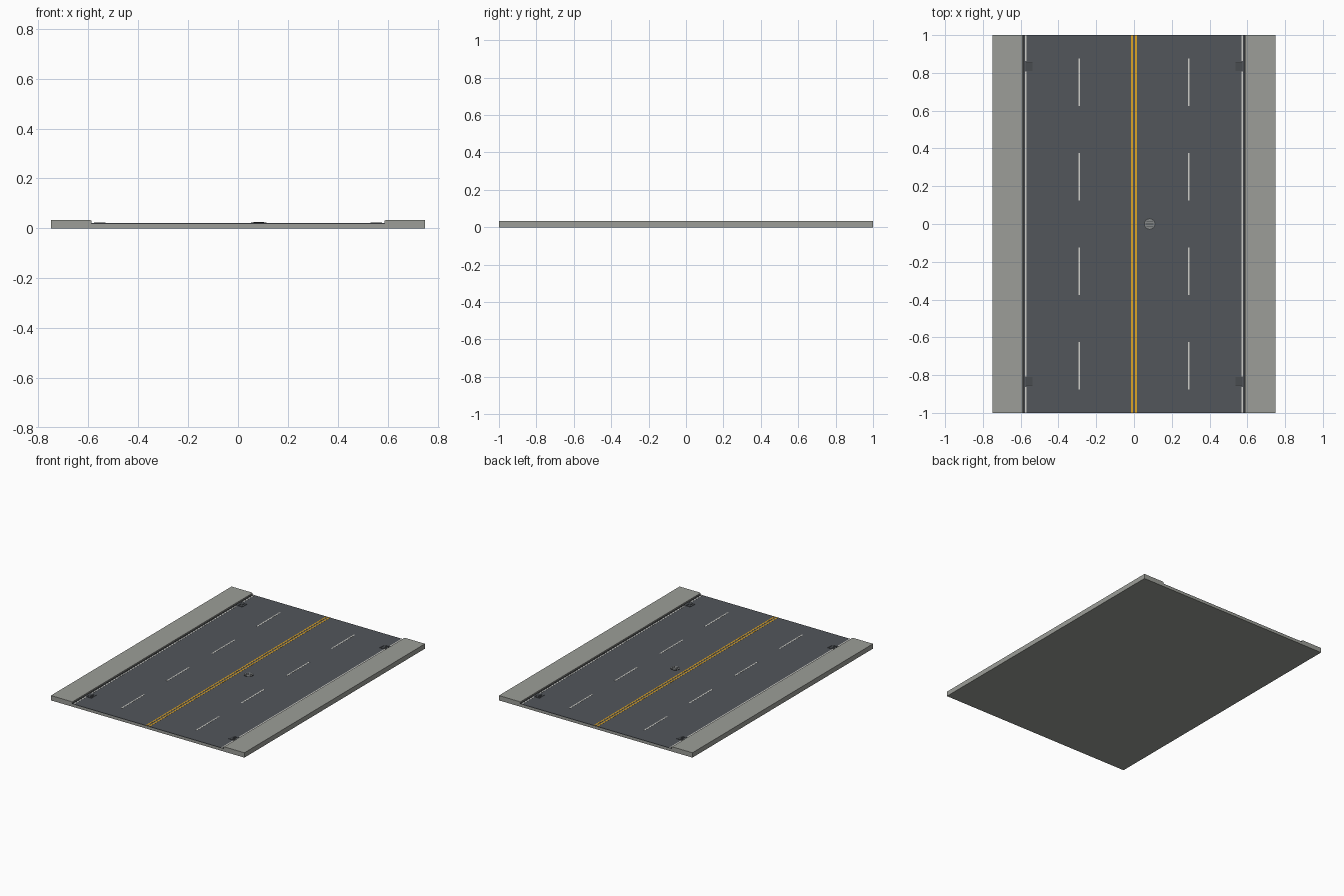
import bpy, bmesh, math

if "Cube" in bpy.data.objects:
    bpy.data.objects.remove(bpy.data.objects["Cube"])


def mat(name, rgb):
    m = bpy.data.materials.new(name)
    m.diffuse_color = (*[(c / 255 / 12.92 if c < 11 else ((c / 255 + 0.055) / 1.055) ** 2.4) for c in rgb], 1)
    m.use_nodes = True
    m.node_tree.nodes["Principled BSDF"].inputs["Base Color"].default_value = m.diffuse_color
    return m


CONCRETE = mat("concrete", (156, 158, 152))
ASPHALT = mat("asphalt", (82, 86, 91))
GUTTER = mat("dark_gutter", (52, 54, 56))
WHITE = mat("white_paint", (205, 205, 200))
YELLOW = mat("yellow_paint", (222, 165, 38))
IRON = mat("dark_iron", (62, 65, 68))
STEEL = mat("worn_steel", (135, 138, 138))


def finish(name, bm, m):
    me = bpy.data.meshes.new(name)
    bmesh.ops.recalc_face_normals(bm, faces=bm.faces)
    bm.to_mesh(me)
    bm.free()
    me.materials.append(m)
    ob = bpy.data.objects.new(name, me)
    bpy.context.collection.objects.link(ob)
    return ob


def box(name, x0, x1, y0, y1, z0, z1, m):
    bm = bmesh.new()
    bmesh.ops.create_cube(bm, size=1)
    for v in bm.verts:
        v.co = (x1 if v.co.x > 0 else x0, y1 if v.co.y > 0 else y0, z1 if v.co.z > 0 else z0)
    return finish(name, bm, m)


def disc(name, x, y, r, z0, z1, m):
    bm = bmesh.new()
    bmesh.ops.create_cone(bm, cap_ends=True, segments=16, radius1=r, radius2=r, depth=z1 - z0)
    bmesh.ops.translate(bm, verts=bm.verts, vec=(x, y, (z0 + z1) / 2))
    return finish(name, bm, m)


def extrude_y(name, profile, m):
    bm = bmesh.new()
    f = bm.faces.new([bm.verts.new((x, -1, z)) for x, z in profile])
    r = bmesh.ops.extrude_face_region(bm, geom=[f])
    for v in r["geom"]:
        if isinstance(v, bmesh.types.BMVert):
            v.co.y = 1
    return finish(name, bm, m)


ROAD = 0.021
PAINT = ROAD + 0.0008

# Foundation slab and asphalt surface
box("foundation", -0.75, 0.75, -1, 1, 0, 0.018, CONCRETE)
box("road_surface", -0.59, 0.59, -1, 1, 0.018, ROAD, ASPHALT)

for s, side in ((-1, "left"), (1, "right")):
    def strip(name, a, b, y0, y1, z0, z1, m):
        return box(f"{side}_{name}", min(s * a, s * b), max(s * a, s * b), y0, y1, z0, z1, m)

    # Sidewalk with a chamfered curb edge
    extrude_y(f"{side}_sidewalk", [(s * x, z) for x, z in
              ((0.75, 0.018), (0.75, 0.034), (0.593, 0.034), (0.588, 0.031), (0.588, 0.018))], CONCRETE)
    # Gutter and painted edge line
    strip("gutter", 0.580, 0.588, -1, 1, 0.018, PAINT, GUTTER)
    strip("edge_line", 0.569, 0.577, -1, 1, 0.02, PAINT, WHITE)
    # Lane dashes
    for i in range(4):
        y = -0.75 + 0.5 * i
        strip(f"lane_dash_{i}", 0.285, 0.294, y - 0.126, y + 0.126, 0.02, PAINT, WHITE)
    # Centre line
    strip("centre_line", 0.006, 0.016, -1, 1, 0.02, PAINT, YELLOW)
    # Storm drains with grate bars
    for y in (-0.836, 0.836):
        strip("drain", 0.532, 0.578, y - 0.028, y + 0.028, 0.02, 0.0235, ASPHALT)
        for k in range(5):
            yb = y + (k - 2) * 0.010
            strip(f"drain_slot_{k}", 0.537, 0.573, yb - 0.0025, yb + 0.0025, 0.022, 0.0242, IRON)

# Manhole with ribs
MX = 0.083
disc("manhole_ring", MX, 0, 0.031, 0.02, 0.0232, IRON)
disc("manhole_cover", MX, 0, 0.026, 0.02, 0.0240, STEEL)
for k in (-1, 0, 1):
    h = 0.021 if k == 0 else 0.017
    box(f"manhole_rib_{k + 1}", MX - h, MX + h, k * 0.012 - 0.002, k * 0.012 + 0.002, 0.023, 0.0248, IRON)
